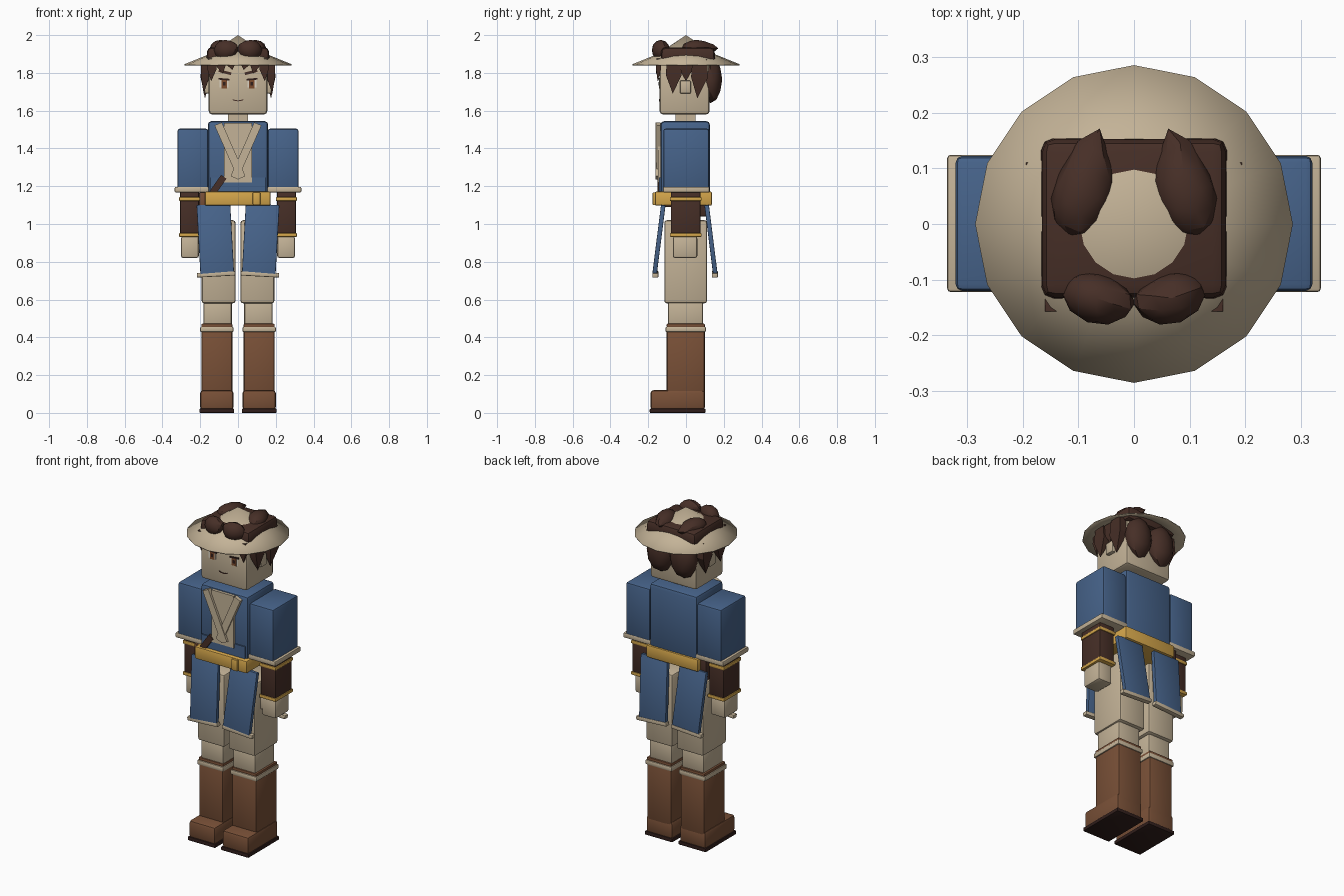
import bpy, bmesh, math
from mathutils import Vector, Matrix

if "Cube" in bpy.data.objects:
    bpy.data.objects.remove(bpy.data.objects["Cube"])


def material(name, rgb):
    m = bpy.data.materials.new(name)
    m.diffuse_color = (*rgb, 1)
    m.use_nodes = True
    m.node_tree.nodes["Principled BSDF"].inputs["Base Color"].default_value = m.diffuse_color
    return m


TAN = material("tan", (0.55, 0.45, 0.31))
BLUE = material("blue_cloth", (0.062, 0.125, 0.255))
BOOT = material("boot_leather", (0.19, 0.08, 0.038))
DARK = material("dark_brown", (0.062, 0.028, 0.02))
GOLD = material("gold", (0.66, 0.38, 0.07))
SOLE = material("sole", (0.03, 0.013, 0.011))
IRIS = material("iris_brown", (0.20, 0.07, 0.025))
WHITE = material("eye_white", (0.7, 0.65, 0.55))


def finish(name, bm, mat):
    bmesh.ops.recalc_face_normals(bm, faces=bm.faces[:])
    me = bpy.data.meshes.new(name)
    bm.to_mesh(me)
    bm.free()
    me.materials.append(mat)
    ob = bpy.data.objects.new(name, me)
    bpy.context.collection.objects.link(ob)
    return ob


def box(name, mat, x, y, z, bevel=0.0, rot=None, taper=1.0):
    """Box from (min, max) ranges, optionally bevelled, tapered to the top and rotated."""
    bm = bmesh.new()
    bmesh.ops.create_cube(bm, size=1)
    for v in bm.verts:
        k = taper if v.co.z > 0 else 1
        v.co = Vector((v.co.x * (x[1] - x[0]) * k, v.co.y * (y[1] - y[0]) * k, v.co.z * (z[1] - z[0])))
    if bevel:
        bmesh.ops.bevel(bm, geom=bm.edges[:], offset=bevel, segments=2, profile=0.5, affect='EDGES')
    if rot:
        bm.transform(rot)
    bm.transform(Matrix.Translation(((x[0] + x[1]) / 2, (y[0] + y[1]) / 2, (z[0] + z[1]) / 2)))
    return finish(name, bm, mat)


def strip(name, mat, a, b, width, y):
    """Flat slanted strip facing forward, from a to b in the x-z plane."""
    dx, dz = b[0] - a[0], b[1] - a[1]
    length = math.hypot(dx, dz)
    cx, cz = (a[0] + b[0]) / 2, (a[1] + b[1]) / 2
    rot = Matrix.Rotation(math.atan2(dx, dz), 4, 'Y')
    return box(name, mat, (cx - width / 2, cx + width / 2), y,
               (cz - length / 2, cz + length / 2), 0, rot)


def tuft(name, c, r, spike=(0, 0, 0), rot=0):
    """Faceted lock of hair; one side is drawn out into a point along spike."""
    bm = bmesh.new()
    bmesh.ops.create_icosphere(bm, subdivisions=2, radius=1)
    sp = Vector(spike)
    if sp.length:
        n = sp.normalized()
        for v in bm.verts:
            t = max(0, v.co.normalized().dot(n))
            v.co += n * sp.length * t ** 6
    bm.transform(Matrix.Translation(c) @ Matrix.Rotation(rot, 4, 'Z') @ Matrix.Diagonal((*r, 1)))
    return finish(name, bm, DARK)


def lock(name, c, wx, wy, z_top, tip):
    """Hanging pointed lock with four sides."""
    bm = bmesh.new()
    mid = (z_top * 0.55 + tip[2] * 0.45)
    rings = []
    for z, k in ((z_top, 0.85), (mid, 1.0)):
        rings.append([bm.verts.new((c[0] + sx * wx * k, c[1] + sy * wy * k, z))
                      for sx, sy in ((-1, -1), (1, -1), (1, 1), (-1, 1))])
    t = bm.verts.new(tip)
    bm.faces.new(rings[0])
    for i in range(4):
        j = (i + 1) % 4
        bm.faces.new((rings[0][i], rings[0][j], rings[1][j], rings[1][i]))
        bm.faces.new((rings[1][i], rings[1][j], t))
    return finish(name, bm, DARK)


def span(s, a, b):
    return (min(s * a, s * b), max(s * a, s * b))


# Straw hat: shallow brim and steeper crown, hollow below
bm = bmesh.new()
N = 16
profile = [(0.285, 1.845), (0.15, 1.90)]
rings = [[bm.verts.new((r * math.cos(2 * math.pi * i / N), r * math.sin(2 * math.pi * i / N), z))
          for i in range(N)] for r, z in profile]
tip = bm.verts.new((0, 0, 2.0))
for i in range(N):
    j = (i + 1) % N
    bm.faces.new((rings[0][i], rings[0][j], rings[1][j], rings[1][i]))
    bm.faces.new((rings[1][i], rings[1][j], tip))
hat = finish("hat", bm, TAN)
sol = hat.modifiers.new("thickness", 'SOLIDIFY')
sol.thickness = 0.005

# Head and neck
box("head", TAN, (-0.155, 0.155), (-0.14, 0.125), (1.58, 1.865), 0.018)
box("neck", TAN, (-0.052, 0.052), (-0.055, 0.05), (1.53, 1.60))
box("hair_cap", DARK, (-0.168, 0.168), (-0.135, 0.155), (1.85, 1.935), 0.022, taper=0.97)

# Mouth
for i in range(4):
    x0, x1 = -0.028 + i * 0.014, -0.014 + i * 0.014
    curve = lambda x: 1.652 + 8 * x * x
    strip("mouth", DARK, (x0, curve(x0)), (x1, curve(x1)), 0.005, (-0.143, -0.138))

# Torso with wrapped chest
box("torso", BLUE, (-0.16, 0.16), (-0.135, 0.127), (1.15, 1.545), 0.02)
box("chest_panel", TAN, (-0.075, 0.075), (-0.148, -0.13), (1.22, 1.535))
box("tunic_front_hem", BLUE, (-0.145, 0.145), (-0.142, -0.12), (1.165, 1.245))
strip("shoulder_strap_end", DARK, (-0.135, 1.165), (-0.075, 1.25), 0.035, (-0.152, -0.13))

# Belt with buckle and side sheath
box("belt", GOLD, (-0.175, 0.172), (-0.165, 0.137), (1.097, 1.172), 0.008)
box("buckle", GOLD, (0.078, 0.118), (-0.177, -0.16), (1.10, 1.168), 0.005)
box("sheath", DARK, (-0.213, -0.165), (0.03, 0.11), (1.04, 1.165), 0.006)
box("pouch", BOOT, (-0.205, -0.165), (-0.13, -0.05), (1.09, 1.168), 0.006)

for s, side in ((-1, "left"), (1, "right")):
    # Face
    y = (-0.143, -0.138)
    box(side + "_eye_white", WHITE, span(s, 0.05, 0.098), (-0.142, -0.138), (1.722, 1.764))
    box(side + "_iris", IRIS, span(s, 0.058, 0.088), (-0.144, -0.138), (1.718, 1.766))
    box(side + "_pupil", SOLE, span(s, 0.066, 0.080), (-0.145, -0.138), (1.732, 1.752))
    strip(side + "_lash", SOLE, (s * 0.044, 1.764), (s * 0.104, 1.769), 0.009, (-0.1455, -0.138))
    strip(side + "_brow", DARK, (s * 0.036, 1.795), (s * 0.102, 1.812), 0.014, y)
    box(side + "_ear", TAN, span(s, 0.15, 0.178), (-0.032, 0.026), (1.69, 1.76), 0.008)

    # Hair above the brim
    tuft(side + "_crown_tuft", (s * 0.092, 0.055, 1.93), (0.055, 0.08, 0.045), (s * 0.1, 0.55, 0), s * 0.3)
    tuft(side + "_front_tuft", (s * 0.068, -0.133, 1.92), (0.062, 0.046, 0.055), (-s * 0.25, 0.1, 0.1), s * 0.35)

    # Hair below the brim
    lock(side + "_fringe_outer", (s * 0.138, -0.145), 0.025, 0.014, 1.875, (s * 0.142, -0.15, 1.755))
    lock(side + "_fringe_mid", (s * 0.092, -0.148), 0.026, 0.012, 1.875, (s * 0.08, -0.158, 1.795))
    lock(side + "_fringe_inner", (s * 0.04, -0.146), 0.026, 0.01, 1.875, (s * 0.03, -0.155, 1.815))
    lock(side + "_temple_lock", (s * 0.172, -0.065), 0.025, 0.042, 1.87, (s * 0.182, -0.07, 1.69))
    lock(side + "_sideburn", (s * 0.170, 0.0), 0.018, 0.035, 1.87, (s * 0.17, 0.0, 1.755))
    lock(side + "_rear_side_lock", (s * 0.170, 0.072), 0.028, 0.045, 1.87, (s * 0.175, 0.06, 1.665))
    tuft(side + "_back_hair", (s * 0.078, 0.13, 1.765), (0.085, 0.062, 0.125))

    # Collar bands, crossing low on the chest
    yb = (-0.162, -0.135) if s < 0 else (-0.157, -0.135)
    strip(side + "_collar_band", TAN, (s * 0.105, 1.53), (-s * 0.02, 1.245), 0.042, yb)

    # Arms
    box(side + "_sleeve", BLUE, span(s, 0.158, 0.32), (-0.12, 0.122), (1.185, 1.505), 0.012)
    box(side + "_sleeve_cuff", TAN, span(s, 0.15, 0.335), (-0.122, 0.124), (1.167, 1.197), 0.006)
    box(side + "_forearm", DARK, span(s, 0.207, 0.307), (-0.08, 0.077), (0.94, 1.175), 0.006)
    for z in (0.932, 1.122):
        box(side + "_arm_band", GOLD, span(s, 0.201, 0.312), (-0.085, 0.082), (z, z + 0.02), 0.004)
    box(side + "_hand", TAN, span(s, 0.207, 0.302), (-0.07, 0.06), (0.82, 0.935), 0.012)
    box(side + "_thumb", TAN, span(s, 0.19, 0.215), (-0.06, -0.02), (0.85, 0.925), 0.006)

    # Four skirt panels flaring away from the waist
    for d, end in ((-1, "front"), (1, "rear")):
        rot = Matrix.Rotation(d * 0.125, 4, 'X') @ Matrix.Rotation(s * 0.055, 4, 'Y')
        yc = -0.143 if d < 0 else 0.132
        box(f"{side}_{end}_skirt", BLUE, span(s, 0.031, 0.209), (yc - 0.012, yc + 0.012),
            (0.735, 1.105), 0.003, rot)
        yh = -0.162 if d < 0 else 0.153
        box(f"{side}_{end}_hem", TAN, span(s, 0.014, 0.218), (yh - 0.016, yh + 0.016),
            (0.722, 0.746), 0.005, Matrix.Rotation(s * 0.055, 4, 'Y'))

    # Legs
    box(side + "_thigh", TAN, span(s, 0.013, 0.193), (-0.115, 0.112), (0.58, 1.02), 0.014)
    box(side + "_knee", TAN, span(s, 0.033, 0.182), (-0.095, 0.09), (0.46, 0.60), 0.01)

    # Boots
    box(side + "_boot_shaft", BOOT, span(s, 0.03, 0.193), (-0.102, 0.1), (0.09, 0.44), 0.012)
    box(side + "_boot_trim", TAN, span(s, 0.024, 0.2), (-0.108, 0.105), (0.428, 0.456), 0.006)
    box(side + "_boot_rim", BOOT, span(s, 0.03, 0.194), (-0.102, 0.1), (0.452, 0.472), 0.005)
    box(side + "_boot_foot", BOOT, span(s, 0.024, 0.2), (-0.188, 0.1), (0.015, 0.12), 0.016)
    box(side + "_boot_sole", SOLE, span(s, 0.02, 0.204), (-0.192, 0.103), (0, 0.022), 0.004)

# Keep bevels soft and planes crisp
for ob in bpy.context.scene.objects:
    ob.select_set(True)
    bpy.context.view_layer.objects.active = ob
bpy.ops.object.shade_smooth_by_angle(angle=math.radians(25))
